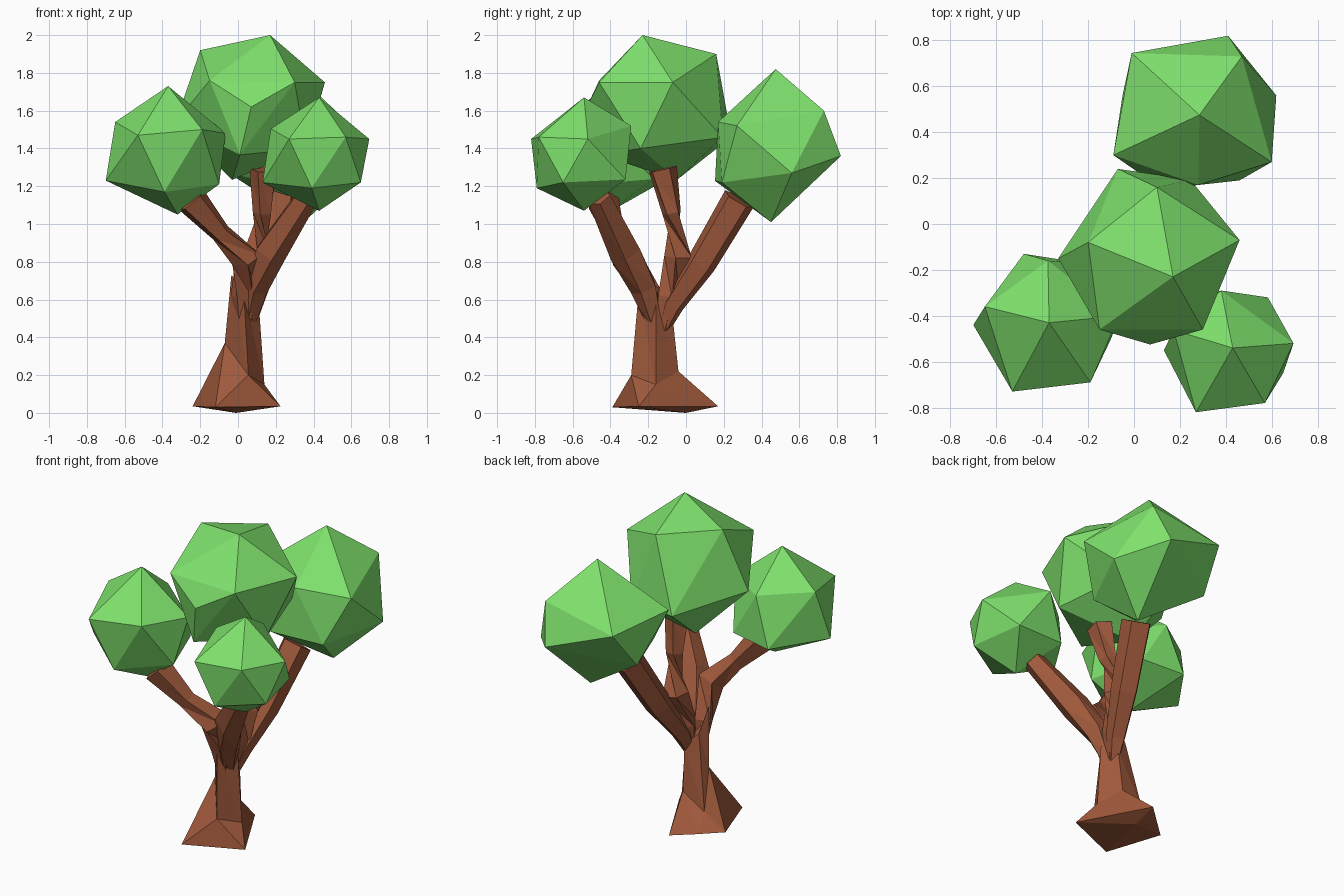
import bpy
import bmesh
import math
from mathutils import Vector, Matrix

cube = bpy.data.objects.get("Cube")
if cube:
    bpy.data.objects.remove(cube, do_unlink=True)


def make_material(name, colour):
    mat = bpy.data.materials.new(name)
    mat.use_nodes = True
    mat.diffuse_color = (*colour, 1)
    bsdf = next(n for n in mat.node_tree.nodes if n.type == 'BSDF_PRINCIPLED')
    bsdf.inputs["Base Color"].default_value = (*colour, 1)
    bsdf.inputs["Roughness"].default_value = 0.9
    return mat


bark = make_material("bark brown", (0.35, 0.1, 0.045))
leaf = make_material("leaf green", (0.21, 0.75, 0.15))


def finish(name, bm, mat):
    """Turn a bmesh into a flat shaded object of one colour."""
    bmesh.ops.recalc_face_normals(bm, faces=bm.faces[:])
    mesh = bpy.data.meshes.new(name)
    bm.to_mesh(mesh)
    bm.free()
    mesh.materials.append(mat)
    obj = bpy.data.objects.new(name, mesh)
    bpy.context.collection.objects.link(obj)
    return obj


def loft(bm, rings):
    """Skin equal-sized rings of points; returns the rings as vertices."""
    rows = [[bm.verts.new(p) for p in ring] for ring in rings]
    for low, high in zip(rows, rows[1:]):
        n = len(low)
        for i in range(n):
            j = (i + 1) % n
            bm.faces.new((low[i], low[j], high[i]))
            bm.faces.new((low[j], high[j], high[i]))
    bm.faces.new(rows[-1])
    return rows


def branch(name, path, sides=5, turn=0.3):
    """Faceted limb along (x, y, z, radius) stations."""
    centres = [Vector(p[:3]) for p in path]
    rings = []
    for i, (centre, station) in enumerate(zip(centres, path)):
        along = centres[min(i + 1, len(path) - 1)] - centres[max(i - 1, 0)]
        rot = along.to_track_quat('Z', 'Y')
        ring = []
        for k in range(sides):
            a = turn + math.tau * k / sides
            ring.append(centre + rot @ Vector((math.cos(a), math.sin(a), 0)) * station[3])
        rings.append(ring)
    bm = bmesh.new()
    rows = loft(bm, rings)
    bm.faces.new(rows[0][::-1])
    return finish(name, bm, bark)


def foliage(name, centre, radius, top, heading, pulls=(), bumps=()):
    """Icosahedron aimed by its top and one upper corner, with a few corners
    pulled into place and optional extra bumps on its faces."""
    up = Vector(top).normalized()
    side = Vector(heading)
    side = (side - up * side.dot(up)).normalized()
    basis = Matrix((side, up.cross(side), up)).transposed().to_4x4()
    bm = bmesh.new()
    bmesh.ops.create_icosphere(bm, subdivisions=1, radius=radius,
                               matrix=Matrix.Translation(centre) @ basis)
    for p in map(Vector, pulls):
        min(bm.verts, key=lambda v: (v.co - p).length).co = p
    points = [v.co.copy() for v in bm.verts] + [Vector(b) for b in bumps]
    bm.free()
    bm = bmesh.new()
    for p in points:
        bm.verts.new(p)
    bmesh.ops.convex_hull(bm, input=bm.verts[:])
    return finish(name, bm, leaf)


# Trunk: spreading roots narrowing to a waist (left, front, right, back, hollow)
bm = bmesh.new()
roots = [(-0.24, -0.05, 0.035), (-0.12, -0.39, 0.03), (0.225, -0.25, 0.035),
         (0, 0.17, 0.035), (-0.12, 0.06, 0.033)]
flare = [(-0.07, -0.13, 0.37), (0.055, -0.29, 0.2), (0.14, -0.16, 0.15),
         (0.05, -0.04, 0.22), (-0.1, -0.04, 0.13)]
waist = [(-0.035, -0.18, 0.73), (0.03, -0.25, 0.65), (0.11, -0.16, 0.58),
         (0.06, -0.07, 0.5), (-0.02, -0.1, 0.58)]
rows = loft(bm, [roots, flare, waist])
tip = bm.verts.new((-0.01, 0, 0))
for i, corner in enumerate(rows[0]):
    bm.faces.new((rows[0][(i + 1) % len(roots)], corner, tip))
finish("trunk", bm, bark)

# Limbs, starting inside the trunk
branch("front_right_branch", [(0.03, -0.17, 0.42, 0.04), (0.035, -0.2, 0.62, 0.075),
                              (0.045, -0.31, 0.82, 0.085), (-0.09, -0.38, 0.95, 0.055),
                              (-0.25, -0.445, 1.13, 0.09)])
branch("front_left_branch", [(0.05, -0.16, 0.46, 0.04), (0.085, -0.22, 0.66, 0.075),
                             (0.17, -0.32, 0.85, 0.088), (0.36, -0.46, 1.14, 0.065)])
branch("middle_branch", [(0.05, -0.13, 0.4, 0.03), (0.07, -0.1, 0.62, 0.065),
                         (0.1, -0.035, 0.83, 0.08), (0.13, -0.075, 1.06, 0.052),
                         (0.14, -0.125, 1.29, 0.08)])
branch("back_branch", [(0.05, -0.13, 0.42, 0.03), (0.075, -0.07, 0.57, 0.06),
                       (0.135, 0.08, 0.79, 0.082), (0.21, 0.28, 1.13, 0.092)])

# Leaf clumps
foliage("crown_foliage", (0.07, -0.14, 1.62), 0.41, (0.1, -0.09, 0.38), (0.39, 0.07, 0.13),
        pulls=[(0.17, -0.23, 2.0), (-0.2, -0.08, 1.92), (0.46, -0.07, 1.75), (0.1, 0.16, 1.9),
               (-0.15, -0.46, 1.76), (0.3, -0.46, 1.75), (-0.07, 0.24, 1.46),
               (-0.33, -0.15, 1.54), (0.36, -0.24, 1.4)],
        bumps=[(0.07, -0.525, 1.62)])
foliage("back_foliage", (0.27, 0.49, 1.41), 0.41, (0.01, 0, 1), (-0.28, 0.25, 0.19),
        pulls=[(0.285, 0.475, 1.82), (-0.01, 0.745, 1.51), (-0.09, 0.3, 1.53),
               (0.28, 0.17, 1.54), (0.6, 0.27, 1.52), (0.47, 0.73, 1.6), (0.46, 0.19, 1.22),
               (0.62, 0.56, 1.27), (0.41, 0.82, 1.36), (0.35, 0.45, 1.01),
               (-0.05, 0.56, 1.27)])
foliage("front_right_foliage", (-0.37, -0.43, 1.39), 0.34, (0, 0, 1), (-0.28, 0.07, 0.15),
        pulls=[(-0.65, -0.36, 1.54), (-0.53, -0.73, 1.47), (-0.19, -0.69, 1.5),
               (-0.065, -0.4, 1.48), (-0.375, -0.16, 1.52), (-0.7, -0.44, 1.23),
               (-0.48, -0.13, 1.22), (-0.39, -0.68, 1.17), (-0.1, -0.5, 1.21),
               (-0.32, -0.43, 1.05)])
foliage("front_left_foliage", (0.43, -0.54, 1.37), 0.3, (0, 0, 1), (0.95, 0.33, 0),
        pulls=[(0.695, -0.52, 1.45), (0.27, -0.82, 1.45), (0.57, -0.78, 1.46),
               (0.38, -0.29, 1.52), (0.13, -0.55, 1.22), (0.39, -0.79, 1.19),
               (0.65, -0.65, 1.22)])
